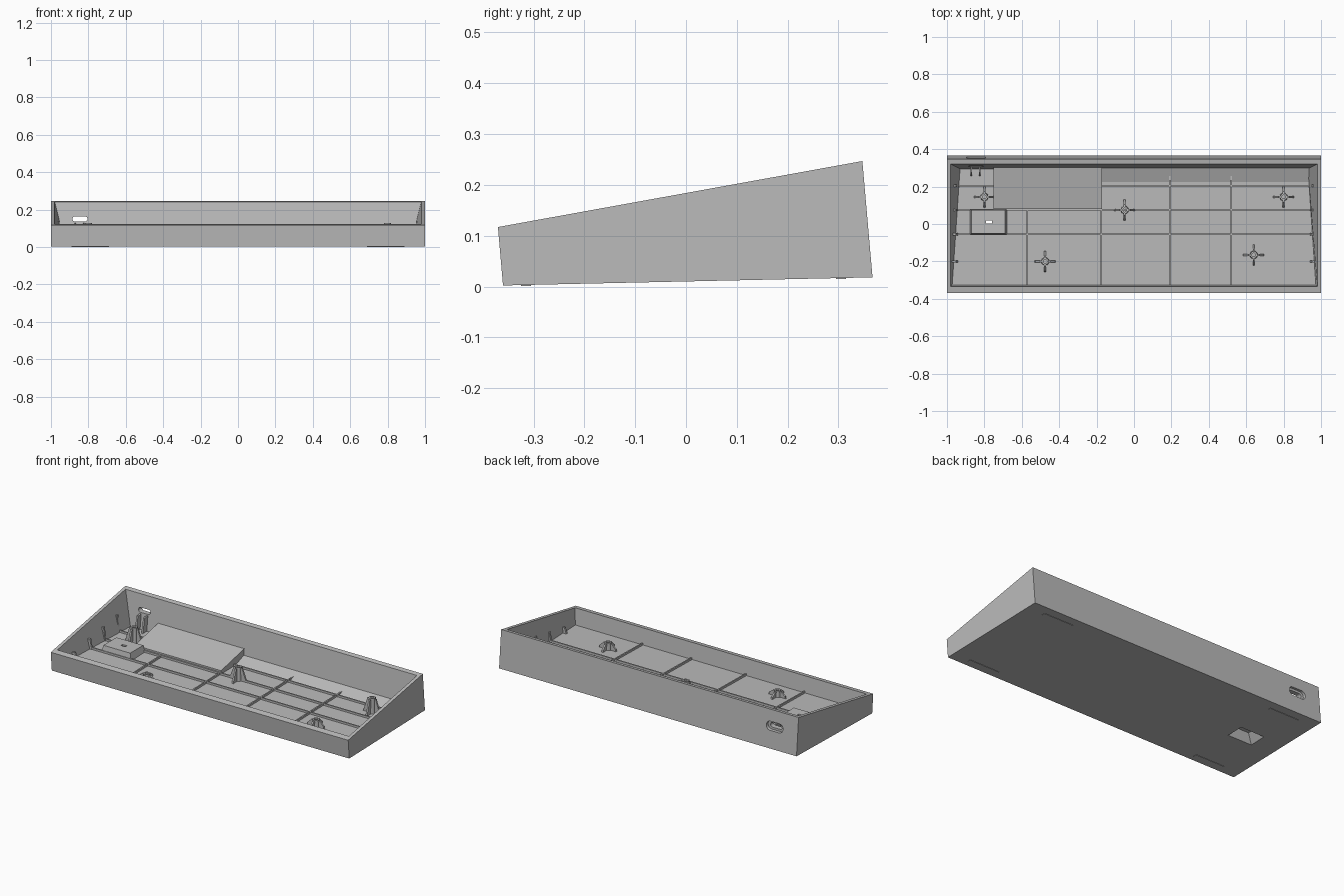
import bpy, bmesh, math
from mathutils import Vector

cube = bpy.data.objects.get("Cube")
if cube:
    bpy.data.objects.remove(cube, do_unlink=True)

grey = bpy.data.materials.new("plain_grey")
grey.use_nodes = True
grey.diffuse_color = (0.5, 0.5, 0.5, 1)
grey.node_tree.nodes["Principled BSDF"].inputs["Base Color"].default_value = (0.5, 0.5, 0.5, 1)


# Heights of the sloping planes at a given depth
def under(y): return 0.010 + 0.022 * y
def floor(y): return 0.032 + 0.022 * y
def rim(y): return 0.184 + 0.181 * y


def finish(name, bm):
    bmesh.ops.recalc_face_normals(bm, faces=bm.faces)
    mesh = bpy.data.meshes.new(name)
    bm.to_mesh(mesh)
    bm.free()
    mesh.materials.append(grey)
    obj = bpy.data.objects.new(name, mesh)
    bpy.context.collection.objects.link(obj)
    return obj


def loft(name, rings, closed=False):
    """Join rings of points; cap both ends, or join last to first."""
    bm = bmesh.new()
    vs = [[bm.verts.new(p) for p in ring] for ring in rings]
    n = len(rings[0])
    pairs = list(zip(vs, vs[1:])) + ([(vs[-1], vs[0])] if closed else [])
    for a, b in pairs:
        for i in range(n):
            j = (i + 1) % n
            bm.faces.new((a[i], a[j], b[j], b[i]))
    if not closed:
        bm.faces.new(vs[0])
        bm.faces.new(vs[-1])
    return finish(name, bm)


def rect(x0, x1, y0, y1, z):
    """Rectangle ring; z is a number or a function of y."""
    h = z if callable(z) else (lambda y: z)
    return [(x0, y0, h(y0)), (x1, y0, h(y0)), (x1, y1, h(y1)), (x0, y1, h(y1))]


def prism_x(name, x0, x1, profile):
    return loft(name, [[(x, y, z) for y, z in profile] for x in (x0, x1)])


def stadium(name, cx, cz, half_w, r, y0, y1):
    ring = []
    for i in range(24):
        a = 2 * math.pi * (i + 0.5) / 24
        side = (half_w - r) * (1 if math.cos(a) > 0 else -1)
        ring.append((cx + side + r * math.cos(a), cz + r * math.sin(a)))
    return loft(name, [[(x, y, z) for x, z in ring] for y in (y0, y1)])


def cut(obj, cutters):
    for c in cutters:
        c.hide_render = True
        mod = obj.modifiers.new("cut", "BOOLEAN")
        mod.operation = "DIFFERENCE"
        mod.solver = "EXACT"
        mod.object = c
    dg = bpy.context.evaluated_depsgraph_get()
    mesh = bpy.data.meshes.new_from_object(obj.evaluated_get(dg))
    obj.modifiers.clear()
    obj.data = mesh


# Tray shell: outside and inside walls with a draft towards the floor
shell = loft("tray_shell", [
    rect(-1, 1, -0.36, 0.367, under),
    rect(-1, 1, -0.37, 0.347, rim),
    rect(-0.98, 0.98, -0.335, 0.32, rim),
    [(-0.972, -0.325, floor(-0.325)), (0.972, -0.325, floor(-0.325)),
     (0.93, 0.295, floor(0.295)), (-0.93, 0.295, floor(0.295))],
])

# Raised switch housing with a tapered recess from below
housing = loft("switch_housing", [
    rect(-0.88, -0.675, -0.06, 0.08, 0.018),
    rect(-0.87, -0.69, -0.05, 0.075, 0.072)])
recess = loft("recess_cutter", [
    rect(-0.872, -0.683, -0.052, 0.072, -0.01),
    rect(-0.82, -0.73, -0.022, 0.042, 0.06)])
hole = loft("hole_cutter", [
    rect(-0.79, -0.76, 0.003, 0.019, z) for z in (0.04, 0.1)])

# Cable opening through the back wall with a wider outer pocket
slot = stadium("slot_cutter", -0.845, 0.15, 0.04, 0.014, 0.27, 0.4)
pocket = stadium("pocket_cutter", -0.845, 0.15, 0.056, 0.027, 0.338, 0.4)

cut(shell, [recess, slot, pocket])
cut(housing, [recess, hole])
for c in (recess, hole, slot, pocket):
    bpy.data.objects.remove(c, do_unlink=True)

# Sloped platform and low ramp along the back wall
prism_x("back_platform", -0.75, -0.17,
        [(0.08, 0.025), (0.08, 0.055), (0.31, 0.105), (0.31, 0.025)])
prism_x("back_ramp", -0.17, 0.94,
        [(0.205, 0.03), (0.3, 0.066), (0.3, 0.03)])

# Floor ribs
RIB = 0.012
for y in (0.205, 0.075, -0.055):
    prism_x("cross_rib", -0.95, 0.95,
            [(y - 0.004, floor(y) - 0.005), (y - 0.004, floor(y) + RIB),
             (y + 0.004, floor(y) + RIB), (y + 0.004, floor(y) - 0.005)])
for x in (-0.57, -0.175, 0.19, 0.52):
    prism_x("long_rib", x - 0.004, x + 0.004,
            [(-0.325, floor(-0.325) - 0.005), (-0.325, floor(-0.325) + RIB),
             (0.295, floor(0.295) + RIB), (0.295, floor(0.295) - 0.005)])

# Support posts along both side walls
for s in (-1, 1):
    for y in (0.205, 0.075, -0.055, -0.2):
        top, low = rim(y) - 0.085, floor(y) - 0.005
        outline = [(0.985, low), (0.94, low), (0.953, top), (0.985, top)]
        loft("side_post", [[(s * x, yy, z) for x, z in outline]
                           for yy in (y - 0.006, y + 0.006)])

# Fins below the cable opening
for x in (-0.87, -0.825):
    prism_x("slot_fin", x - 0.005, x + 0.005,
            [(0.255, 0.03), (0.275, 0.125), (0.32, 0.13), (0.32, 0.03)])


# Screw posts: hollow cylinder with four tapering fins
def screw_post(cx, cy):
    top, low = rim(cy) - 0.082, floor(cy) - 0.006
    circle = [(math.cos(i * math.pi / 8), math.sin(i * math.pi / 8)) for i in range(16)]
    path = [(0.022, low), (0.019, top), (0.01, top), (0.01, low)]
    loft("screw_post", [[(cx + r * c, cy + r * s, z) for c, s in circle]
                        for r, z in path], closed=True)
    outline = [(0.015, low), (0.058, low), (0.052, low + 0.02),
               (0.028, top - 0.006), (0.015, top - 0.006)]
    for k in range(4):
        d = Vector((round(math.cos(k * math.pi / 2)), round(math.sin(k * math.pi / 2)), 0))
        n = Vector((-d.y, d.x, 0)) * 0.005
        loft("post_fin", [[Vector((cx, cy, z)) + d * r + n * side for r, z in outline]
                          for side in (-1, 1)])


for x, y in ((-0.8, 0.145), (0.8, 0.145), (-0.05, 0.075), (-0.475, -0.2), (0.64, -0.165)):
    screw_post(x, y)

# Thin feet under the corners
for s in (-1, 1):
    for y in (-0.315, 0.305):
        x0, x1 = sorted((s * 0.69, s * 0.89))
        loft("foot_pad", [
            rect(x0, x1, y - 0.01, y + 0.01, lambda v: under(v) - 0.002),
            rect(x0, x1, y - 0.01, y + 0.01, lambda v: under(v) + 0.004)])

# Close the shell ring with its floor edges kept crisp
for obj in bpy.context.collection.objects:
    if obj.type == "MESH":
        for p in obj.data.polygons:
            p.use_smooth = False
